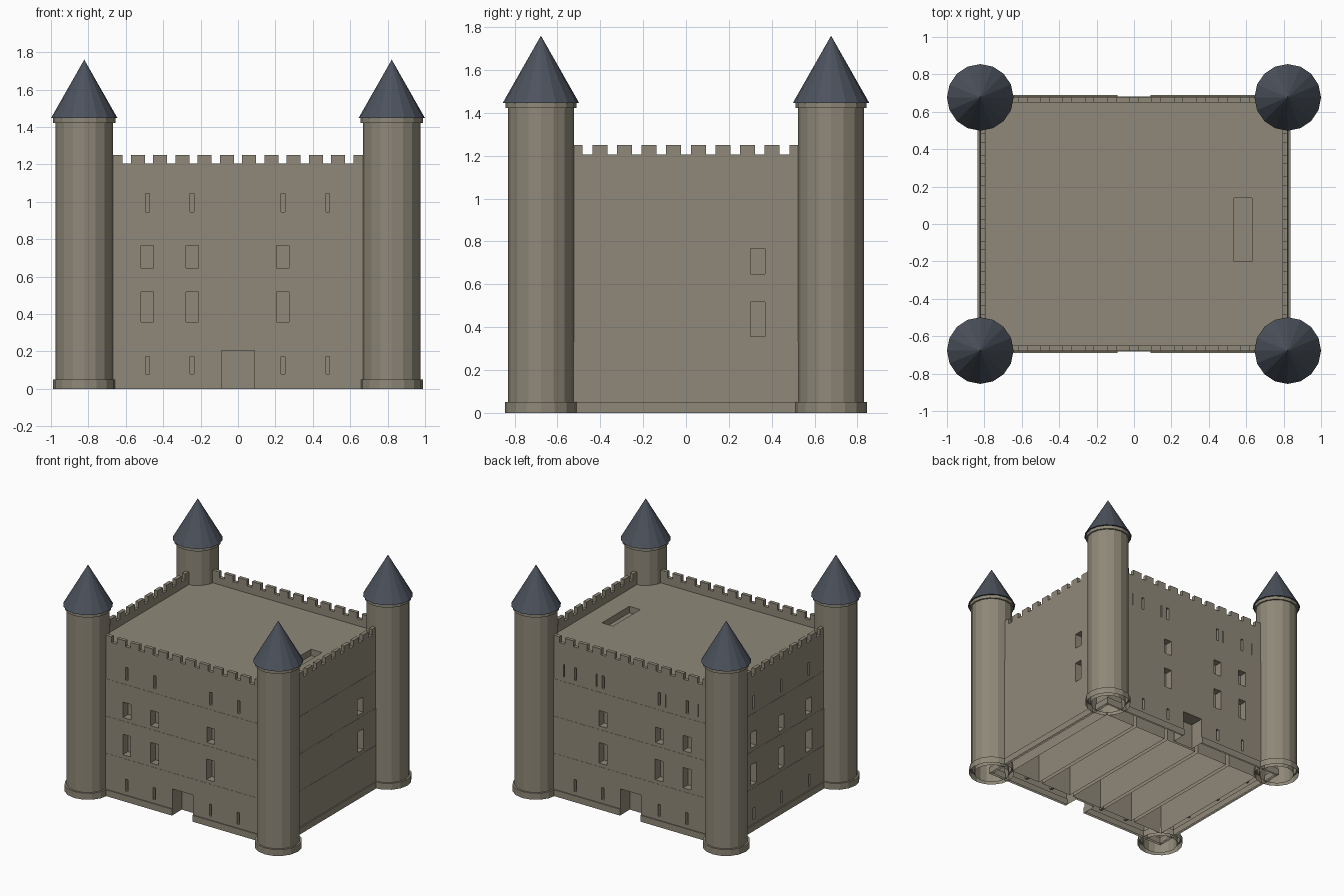
import bpy
import bmesh
import math
from mathutils import Matrix, Vector

cube = bpy.data.objects.get("Cube")
if cube:
    bpy.data.objects.remove(cube, do_unlink=True)


def make_material(name, color):
    mat = bpy.data.materials.new(name)
    mat.use_nodes = True
    mat.diffuse_color = (*color, 1)
    mat.node_tree.nodes["Principled BSDF"].inputs["Base Color"].default_value = (*color, 1)
    return mat


stone = make_material("warm grey stone", (0.275, 0.248, 0.19))
slate = make_material("blue grey slate", (0.072, 0.085, 0.11))


def add_box(bm, x0, x1, y0, y1, z0, z1):
    center = Vector((x0 + x1, y0 + y1, z0 + z1)) / 2
    size = Matrix.Diagonal((x1 - x0, y1 - y0, z1 - z0, 1))
    bmesh.ops.create_cube(bm, size=1, matrix=Matrix.Translation(center) @ size)


def make_object(name, bm, mat):
    mesh = bpy.data.meshes.new(name)
    bm.to_mesh(mesh)
    bm.free()
    mesh.materials.append(mat)
    obj = bpy.data.objects.new(name, mesh)
    bpy.context.collection.objects.link(obj)
    return obj


def make_boxes(name, boxes):
    bm = bmesh.new()
    for box in boxes:
        add_box(bm, *box)
    return make_object(name, bm, stone)


def carve(obj, boxes):
    """Cut boxes out of an object and bake the result."""
    cutter = make_boxes("cutter", boxes)
    cutter.hide_render = True
    mod = obj.modifiers.new("openings", "BOOLEAN")
    mod.operation = "DIFFERENCE"
    mod.solver = "EXACT"
    mod.object = cutter
    graph = bpy.context.evaluated_depsgraph_get()
    mesh = bpy.data.meshes.new_from_object(obj.evaluated_get(graph))
    obj.modifiers.clear()
    obj.data = mesh
    bpy.data.objects.remove(cutter, do_unlink=True)


def open_bottom(obj):
    """Remove the faces resting on the ground, leaving hollow walls."""
    bm = bmesh.new()
    bm.from_mesh(obj.data)
    resting = [f for f in bm.faces if all(v.co.z < 0.001 for v in f.verts)]
    bmesh.ops.delete(bm, geom=resting, context="FACES")
    bm.to_mesh(obj.data)
    bm.free()


def spin_profile(name, profile, mat, x, y, sides=16):
    """Faceted solid of revolution from (radius, height) points."""
    bm = bmesh.new()
    rings = []
    for r, z in profile:
        count = 1 if r == 0 else sides
        rings.append([bm.verts.new((x + r * math.cos(math.tau * i / sides),
                                    y + r * math.sin(math.tau * i / sides), z))
                      for i in range(count)])
    for a, b in zip(rings, rings[1:]):
        for i in range(sides):
            j = (i + 1) % sides
            quad = [a[i % len(a)], a[j % len(a)], b[j % len(b)], b[i % len(b)]]
            bm.faces.new(list(dict.fromkeys(quad)))
    bmesh.ops.recalc_face_normals(bm, faces=bm.faces)
    return make_object(name, bm, mat)


HALF_X, HALF_Y = 0.822, 0.678
ROOF = 1.15
DEPTH = 0.06


def y_niche(x, width, z0, z1, side, depth=DEPTH):
    a, b = sorted((side * (HALF_Y - depth), side * (HALF_Y + 0.1)))
    return (x - width / 2, x + width / 2, a, b, z0, z1)


def x_niche(y, width, z0, z1, side):
    a, b = sorted((side * (HALF_X - DEPTH), side * (HALF_X + 0.1)))
    return (a, b, y - width / 2, y + width / 2, z0, z1)


# Openings of each storey: (bottom, top, opening width, opening bottom, opening top)
storeys = [
    ("ground_storey", 0, 0.33, 0.021, 0.08, 0.173),
    ("second_storey", 0.33, 0.62, 0.068, 0.357, 0.517),
    ("third_storey", 0.62, 0.91, 0.068, 0.647, 0.767),
    ("top_storey", 0.91, ROOF, 0.021, 0.945, 1.045),
]
slit_columns = (-0.485, -0.245, 0.24, 0.48)
window_columns = slit_columns[:3]

# Stacked storeys, each set back slightly from the one below
for level, (name, z0, z1, width, low, high) in enumerate(storeys):
    grow = 0.0015 * (3 - level)
    hx, hy = HALF_X + grow, HALF_Y + grow
    storey = make_boxes(name, [(-hx, hx, -hy, hy, z0, z1)])
    windows = width > 0.05
    cuts = []
    for side in (-1, 1):
        for x in (window_columns if windows else slit_columns):
            cuts.append(y_niche(x, width, low, high, side))
    for y in (-0.34, 0, 0.34):
        cuts.append(x_niche(y, width, low, high, -1))
    if windows:
        cuts.append(x_niche(0.335, width, low, high, 1))
    if level == 0:
        # Doorways and the cellar bays open underneath
        for side in (-1, 1):
            cuts.append(y_niche(0, 0.176, -0.1, 0.205, side, 0.11))
        edges = (-0.74, -0.45, -0.15, 0.15, 0.45, 0.74)
        for a, b in zip(edges, edges[1:]):
            cuts.append((a + 0.015, b - 0.015, -0.55, 0.55, -0.1, 0.28))
    if level == 3:
        # Narrow rear slits and the roof hatch
        for x in (-0.58, -0.3, 0.3, 0.58):
            cuts.append(y_niche(x, 0.007, low, high, 1))
        cuts.append((0.535, 0.63, -0.2, 0.138, 1.1, 1.3))
    carve(storey, cuts)
    open_bottom(storey)

# Plinth, broken at the doorways
px, py = 0.836, 0.69
plinth = []
for side in (-1, 1):
    y0, y1 = sorted((side * 0.67, side * py))
    plinth += [(-px, -0.088, y0, y1, 0, 0.05), (0.088, px, y0, y1, 0, 0.05)]
    x0, x1 = sorted((side * 0.815, side * px))
    plinth.append((x0, x1, -0.67, 0.67, 0, 0.05))
open_bottom(make_boxes("plinth", plinth))

# Parapet and battlements
THICK, SILL, CREST = 0.028, 1.205, 1.25
parapet, merlons = [], []
for side in (-1, 1):
    y0, y1 = sorted((side * (HALF_Y - THICK), side * HALF_Y))
    x0, x1 = sorted((side * (HALF_X - THICK), side * HALF_X))
    parapet.append((-HALF_X, HALF_X, y0, y1, ROOF, SILL))
    parapet.append((x0, x1, THICK - HALF_Y, HALF_Y - THICK, ROOF, SILL))
    for i in range(12):
        c = (i - 5.5) * 0.119
        merlons.append((c - 0.0375, c + 0.0375, y0, y1, SILL, CREST))
    for i in range(10):
        c = (i - 4.5) * 0.115
        merlons.append((x0, x1, c - 0.035, c + 0.035, SILL, CREST))
make_boxes("parapet", parapet)
make_boxes("merlons", merlons)

# Corner towers, hollow at the foot, with pointed roofs
shaft = [(0, 0.28), (0.13, 0.28), (0.13, 0), (0.168, 0), (0.168, 0.05), (0.154, 0.05),
         (0.154, 1.422), (0.166, 1.422), (0.166, 1.447), (0, 1.447)]
cone = [(0, 1.447), (0.178, 1.447), (0, 1.76)]
for sx, x_name in ((-1, "right"), (1, "left")):
    for sy, y_name in ((-1, "front"), (1, "back")):
        label = y_name + "_" + x_name
        open_bottom(spin_profile(label + "_tower", shaft, stone, sx * 0.822, sy * 0.677))
        spin_profile(label + "_tower_roof", cone, slate, sx * 0.822, sy * 0.677)
